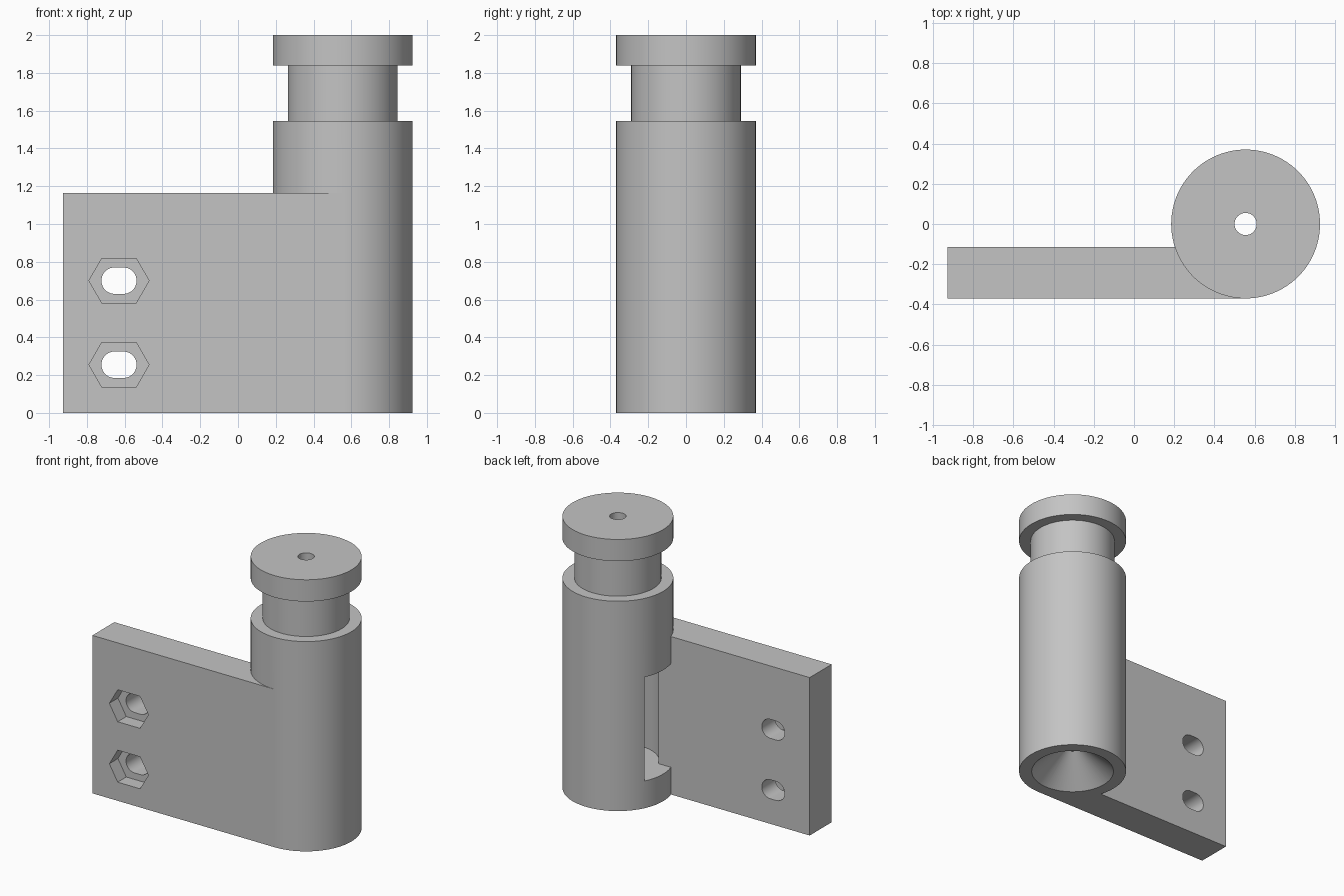
import bpy, bmesh, math
from mathutils import Matrix

cube = bpy.data.objects.get("Cube")
if cube:
    bpy.data.objects.remove(cube, do_unlink=True)

grey = bpy.data.materials.new("plain grey")
grey.use_nodes = True
GREY = (0.55, 0.55, 0.55, 1)
grey.diffuse_color = GREY
grey.node_tree.nodes["Principled BSDF"].inputs["Base Color"].default_value = GREY

POST_X, POST_R = 0.555, 0.37
PLATE_BACK, PLATE_TOP = -0.115, 1.163


def add_object(name, bm):
    bmesh.ops.recalc_face_normals(bm, faces=bm.faces)
    mesh = bpy.data.meshes.new(name)
    bm.to_mesh(mesh)
    bm.free()
    mesh.materials.append(grey)
    obj = bpy.data.objects.new(name, mesh)
    bpy.context.collection.objects.link(obj)
    return obj


def box(name, x, y, z):
    bm = bmesh.new()
    bmesh.ops.create_cube(bm, size=1)
    for v in bm.verts:
        for i, (low, high) in enumerate((x, y, z)):
            v.co[i] = low if v.co[i] < 0 else high
    return add_object(name, bm)


def lathe(name, profile, steps=96):
    """Solid of revolution about the post axis; profile runs axis to axis."""
    bm = bmesh.new()
    verts = [bm.verts.new((r, 0, z)) for r, z in profile]
    edges = [bm.edges.new(pair) for pair in zip(verts, verts[1:])]
    bmesh.ops.spin(bm, geom=verts + edges, cent=(0, 0, 0), axis=(0, 0, 1),
                   angle=math.tau, steps=steps, use_duplicate=False)
    bmesh.ops.remove_doubles(bm, verts=bm.verts, dist=1e-5)
    bmesh.ops.translate(bm, verts=bm.verts, vec=(POST_X, 0, 0))
    return add_object(name, bm)


def stretched_prism(name, sides, radius, shift, x, z, y0, y1):
    """Regular polygon pulled apart sideways by shift, extruded along y."""
    outline = []
    for i in range(sides):
        a = math.tau * i / sides
        c = math.cos(a)
        sides_at = (1, -1) if abs(c) < 1e-6 and a < math.pi else (-1, 1) if abs(c) < 1e-6 else (math.copysign(1, c),)
        outline += [(x + radius * c + s * shift, z + radius * math.sin(a)) for s in sides_at]
    bm = bmesh.new()
    face = bm.faces.new([bm.verts.new((px, y0, pz)) for px, pz in outline])
    new = bmesh.ops.extrude_face_region(bm, geom=[face])["geom"]
    bmesh.ops.translate(bm, verts=[v for v in new if isinstance(v, bmesh.types.BMVert)],
                        vec=(0, y1 - y0, 0))
    return add_object(name, bm)


def combine(target, other, operation):
    mod = target.modifiers.new(other.name, 'BOOLEAN')
    mod.operation, mod.object, mod.solver = operation, other, 'EXACT'
    bpy.context.view_layer.objects.active = target
    bpy.ops.object.modifier_apply(modifier=mod.name)
    bpy.data.objects.remove(other, do_unlink=True)


# Round post with a neck and a cap
bracket = lathe("hinge_bracket", [
    (0, 0), (POST_R, 0), (POST_R, 1.545), (0.29, 1.545),
    (0.29, 1.84), (POST_R, 1.84), (POST_R, 2), (0, 2)])

# Mounting plate, tangent to the front of the post
combine(bracket, box("plate", (-0.927, POST_X), (-POST_R, PLATE_BACK), (0, PLATE_TOP)), 'UNION')

# Inner chamber, conical mouth underneath and bore along the axis
cuts = [
    lathe("chamber", [(0, 0.2), (0.275, 0.2), (0.275, 0.965), (0, 0.965)]),
    lathe("conical_mouth", [(0, -0.02), (0.305, -0.02), (0.283, 0), (0.06, 0.195), (0, 0.195)]),
    lathe("axial_bore", [(0, -0.1), (0.055, -0.1), (0.055, 2.1), (0, 2.1)], 48),
    # Side window behind the plate
    box("side_window", (0.1, POST_X - 0.1), (PLATE_BACK, 0.164), (0.2, 0.965)),
]

# Nut pockets and slotted bolt holes
for z in (0.255, 0.7):
    cuts.append(stretched_prism("nut_pocket", 6, 0.136, 0.023, -0.63, z, -0.5, -0.27))
    cuts.append(stretched_prism("bolt_slot", 48, 0.07, 0.023, -0.63, z, -0.5, 0))

for cutter in cuts:
    combine(bracket, cutter, 'DIFFERENCE')

bpy.ops.object.select_all(action='DESELECT')
bracket.select_set(True)
bpy.context.view_layer.objects.active = bracket
bpy.ops.object.shade_smooth_by_angle(angle=math.radians(25))
